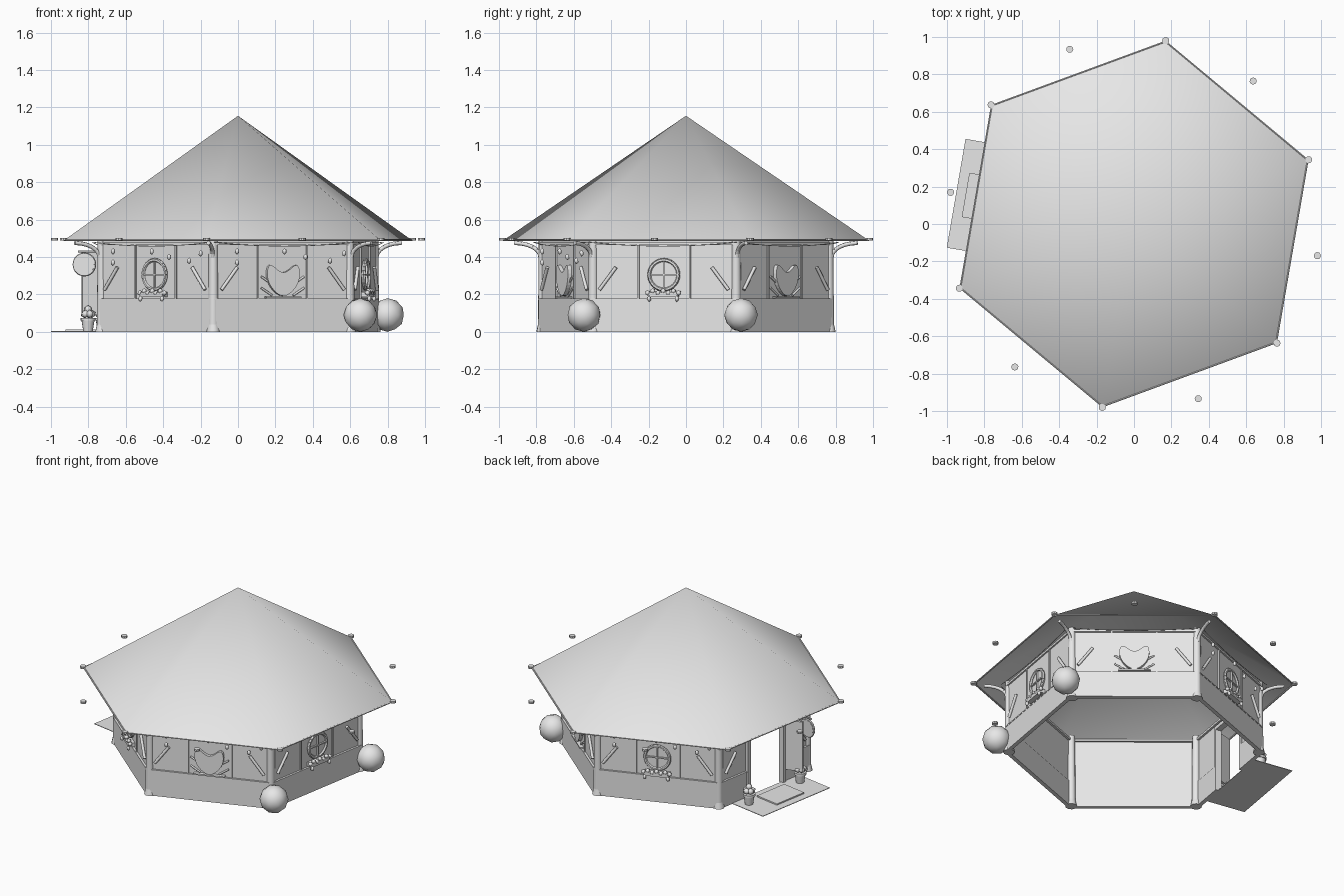
import bpy, bmesh
from math import sin, cos, pi, radians
from mathutils import Matrix, Vector

old = bpy.data.objects.get("Cube")
if old:
    bpy.data.objects.remove(old)

grey = bpy.data.materials.new("plain_grey")
grey.use_nodes = True
grey.diffuse_color = (0.8, 0.8, 0.8, 1)
grey.node_tree.nodes["Principled BSDF"].inputs["Base Color"].default_value = (0.8, 0.8, 0.8, 1)

FIRST = 20.2                     # angle of the first corner
CORNERS = [FIRST + 60 * i for i in range(6)]
SIDES = {n: FIRST + 30 + 60 * i for i, n in enumerate(
    ("back_left", "back", "door", "front_right", "front", "left"))}
ROUND = ("back", "front_right", "left")
HEART = ("back_left", "front")
LIT = ("back", "front_right", "front")
WALL = 0.685                     # distance of the walls from the centre


def finish(name, bm, smooth=None):
    """Turn a bmesh into a named object, optionally smooth below an angle."""
    mesh = bpy.data.meshes.new(name)
    bm.to_mesh(mesh)
    bm.free()
    mesh.materials.append(grey)
    if smooth:
        mesh.shade_smooth()
        mesh.set_sharp_from_angle(angle=radians(smooth))
    ob = bpy.data.objects.new(name, mesh)
    bpy.context.collection.objects.link(ob)


def frame(angle):
    """Local frame: x along the wall, y outward, z up."""
    return Matrix.Rotation(radians(angle - 90), 4, "Z")


def box(bm, m, x0, x1, y0, y1, z0, z1):
    mid = Vector((x0 + x1, y0 + y1, z0 + z1)) / 2
    size = Matrix.Diagonal((x1 - x0, y1 - y0, z1 - z0, 1))
    bmesh.ops.create_cube(bm, size=1, matrix=m @ Matrix.Translation(mid) @ size)


def rod(bm, m, a, b, r0, r1=None, sides=8):
    a, b = Vector(a), Vector(b)
    d = b - a
    turn = d.to_track_quat("Z", "Y").to_matrix().to_4x4()
    bmesh.ops.create_cone(bm, cap_ends=True, segments=sides, radius1=r0,
                          radius2=r0 if r1 is None else r1, depth=d.length,
                          matrix=m @ Matrix.Translation((a + b) / 2) @ turn)


def path(bm, m, pts, r, sides=6):
    for a, b in zip(pts, pts[1:]):
        rod(bm, m, a, b, r, sides=sides)


def blob(bm, m, at, r, stretch=1, detail=1):
    bmesh.ops.create_icosphere(bm, subdivisions=detail, radius=r, matrix=m
                               @ Matrix.Translation(at) @ Matrix.Diagonal((1, 1, stretch, 1)))


def ring(bm, m, r, tube, steps=24):
    """Round hoop in the local xz plane."""
    pts = [(r * cos(2 * pi * i / steps), 0, r * sin(2 * pi * i / steps)) for i in range(steps + 1)]
    path(bm, m, pts, tube)


def plate(bm, m, pts, y0, y1):
    """Outline in the local xz plane, extruded outward."""
    face = bm.faces.new([bm.verts.new(m @ Vector((x, y0, z))) for x, z in pts])
    new = bmesh.ops.extrude_face_region(bm, geom=[face])["geom"]
    shift = m.to_3x3() @ Vector((0, y1 - y0, 0))
    bmesh.ops.translate(bm, vec=shift, verts=[v for v in new if isinstance(v, bmesh.types.BMVert)])
    bmesh.ops.recalc_face_normals(bm, faces=bm.faces)


# Roof: open six-sided shell with soft shading, corners above the posts
bm = bmesh.new()
tip = bm.verts.new((0, 0, 1.155))
eave = [bm.verts.new(frame(c) @ Vector((0, 0.99, 0.49))) for c in CORNERS]
for i in range(6):
    bm.faces.new((tip, eave[i], eave[(i + 1) % 6]))
finish("roof", bm, 80)

# Roof rim and the small discs around it
bm, discs = bmesh.new(), bmesh.new()
for c in CORNERS:
    a, b = (frame(k) @ Vector((0, 0.99, 0.49)) for k in (c, c + 60))
    rod(bm, Matrix(), a, b, 0.005, sides=6)
    for k in (c, c + 30):
        rod(discs, frame(k), (0, 0.995, 0.487), (0, 0.995, 0.501), 0.019, sides=10)
finish("roof_rim", bm)
finish("rim_discs", discs)

# Walls, plinths and timbering
walls, plinth, beams, braces, string = (bmesh.new() for _ in range(5))
for name, angle in SIDES.items():
    m = frame(angle)
    spans = [(-0.39, -0.15), (0.15, 0.39)] if name == "door" else [(-0.39, 0.39)]
    for x0, x1 in spans:
        box(walls, m, x0, x1, WALL - 0.006, WALL, 0.0, 0.49)
        box(plinth, m, x0, x1, WALL - 0.014, WALL + 0.012, 0.0, 0.172)
        box(beams, m, x0, x1, WALL - 0.01, WALL + 0.014, 0.17, 0.178)
    if name == "door":
        box(walls, m, -0.15, 0.15, WALL - 0.006, WALL, 0.44, 0.49)
    else:
        for s in (-1, 1):
            box(beams, m, s * 0.14 - 0.005, s * 0.14 + 0.005, WALL, WALL + 0.008, 0.178, 0.47)
    box(beams, m, -0.38, 0.38, WALL - 0.02, WALL + 0.01, 0.465, 0.48)
    for s in (-1, 1):
        rod(braces, m, (s * 0.35, WALL + 0.01, 0.225), (s * 0.26, WALL + 0.01, 0.345), 0.0095)
    sag = [(0.4 * u / 5, 0.72, 0.458 + 0.02 * (u / 5) ** 2) for u in range(-5, 6)]
    path(string, m, sag, 0.002, 5)
finish("wall_panels", walls)
finish("wall_plinths", plinth)
finish("wall_beams", beams)
finish("wall_braces", braces, 50)
finish("eave_strings", string, 50)

# Corner posts with flared feet, and curved eave brackets
posts, brackets = bmesh.new(), bmesh.new()
for c in CORNERS:
    m = frame(c)
    rod(posts, m, (0, 0.775, 0), (0, 0.775, 0.04), 0.037, 0.028, 10)
    rod(posts, m, (0, 0.775, 0.04), (0, 0.775, 0.5), 0.028, 0.024, 10)
    arc = [(0, 0.93 - 0.14 * cos(k * pi / 12), 0.4 + 0.075 * sin(k * pi / 12)) for k in range(7)]
    path(brackets, m, arc, 0.011, 8)
finish("corner_posts", posts, 50)
finish("eave_brackets", brackets, 50)

# Round windows with flower boxes
frames, panes, boxes, flowers = (bmesh.new() for _ in range(4))
for name in ROUND:
    m = frame(SIDES[name])
    w = m @ Matrix.Translation((0, WALL + 0.012, 0.305))
    ring(frames, w, 0.079, 0.01)
    box(frames, w, -0.08, 0.08, -0.006, 0.006, -0.004, 0.004)
    box(frames, w, -0.004, 0.004, -0.006, 0.006, -0.08, 0.08)
    rod(panes, w, (0, -0.012, 0), (0, -0.005, 0), 0.08, sides=24)
    box(boxes, m, -0.08, 0.08, WALL, WALL + 0.04, 0.185, 0.212)
    for i in range(7):
        t = -0.084 + 0.028 * i
        blob(flowers, m, (t, WALL + 0.032, 0.208 + 0.01 * (i % 2)), 0.015)
    for s in (-1, 1):
        blob(flowers, m, (s * 0.075, WALL + 0.04, 0.177), 0.012, 1.4)
finish("round_window_frames", frames, 50)
finish("round_window_panes", panes)
finish("flower_boxes", boxes)
finish("box_flowers", flowers, 60)

# Heart windows with sill and slanted sticks
hearts, sills, sticks = (bmesh.new() for _ in range(3))
curve = []
for i in range(32):
    a = 2 * pi * i / 32
    h = 13 * cos(a) - 5 * cos(2 * a) - 2 * cos(3 * a) - cos(4 * a)
    curve.append((0.0058 * 16 * sin(a), 0.289 + 0.0057 * h))
for name in HEART:
    m = frame(SIDES[name])
    plate(hearts, m, curve, WALL, WALL + 0.022)
    box(sills, m, -0.1, 0.1, WALL, WALL + 0.025, 0.181, 0.19)
    for s in (-1, 1):
        for out, top in ((0.122, 0.295), (0.122, 0.235)):
            rod(sticks, m, (s * out, WALL + 0.006, top), (s * 0.06, WALL + 0.006, top - 0.04), 0.006)
finish("heart_windows", hearts)
finish("heart_sills", sills)
finish("heart_sticks", sticks, 50)

# Hanging drop lights
bm = bmesh.new()
for name in LIT:
    for t, z in ((0.27, 0.43), (0.27, 0.37), (0.0, 0.43), (-0.12, 0.4), (-0.26, 0.38), (-0.34, 0.42)):
        blob(bm, frame(SIDES[name]), (t, 0.72, z), 0.012, 1.5)
finish("drop_lights", bm, 60)

# Doorway: jambs, lintel, half-open leaf, porch and mat
m = frame(SIDES["door"])
bm = bmesh.new()
for s in (-1, 1):
    box(bm, m, s * 0.155 - 0.012, s * 0.155 + 0.012, WALL - 0.015, WALL + 0.025, 0, 0.45)
box(bm, m, -0.167, 0.167, WALL - 0.015, WALL + 0.025, 0.43, 0.455)
finish("door_frame", bm)
bm = bmesh.new()
hinge = m @ Matrix.Translation((-0.165, 0.7, 0)) @ Matrix.Rotation(radians(25), 4, "Z")
box(bm, hinge, -0.008, 0.008, 0, 0.12, 0.09, 0.43)
finish("door_leaf", bm)
bm = bmesh.new()
box(bm, m, -0.295, 0.295, 0.69, 0.965, 0, 0.004)
finish("porch", bm)
bm = bmesh.new()
box(bm, m, -0.12, 0.12, 0.74, 0.914, 0.004, 0.013)
finish("door_mat", bm)

# Potted plants either side of the door
pots, plants = bmesh.new(), bmesh.new()
for s in (-1, 1):
    p = m @ Matrix.Translation((s * 0.225, 0.775, 0))
    rod(pots, p, (0, 0, 0.004), (0, 0, 0.06), 0.026, 0.035, 12)
    rod(pots, p, (0, 0, 0.06), (0, 0, 0.075), 0.04, sides=12)
    for i in range(5):
        k = i * 2 * pi / 5
        blob(plants, p, (0.02 * cos(k), 0.02 * sin(k), 0.095), 0.022)
    blob(plants, p, (0, 0, 0.12), 0.022)
finish("pots", pots, 50)
finish("pot_plants", plants, 60)

# Round sign hung beside the door, edge on to the wall
bm = bmesh.new()
w = m @ Matrix.Translation((-0.28, 0.785, 0.36)) @ Matrix.Rotation(pi / 2, 4, "Z")
rod(bm, w, (0, -0.008, 0), (0, 0.008, 0), 0.055, sides=20)
ring(bm, w, 0.057, 0.007, 20)
rod(bm, m, (-0.28, WALL, 0.43), (-0.28, 0.82, 0.43), 0.005)
finish("door_sign", bm, 50)

# Two round bushes at the left corners
for c, name in ((CORNERS[0], "back_bush"), (CORNERS[5], "front_bush")):
    bm = bmesh.new()
    blob(bm, frame(c), (0, 0.852, 0.09), 0.09, detail=2)
    finish(name, bm, 60)
